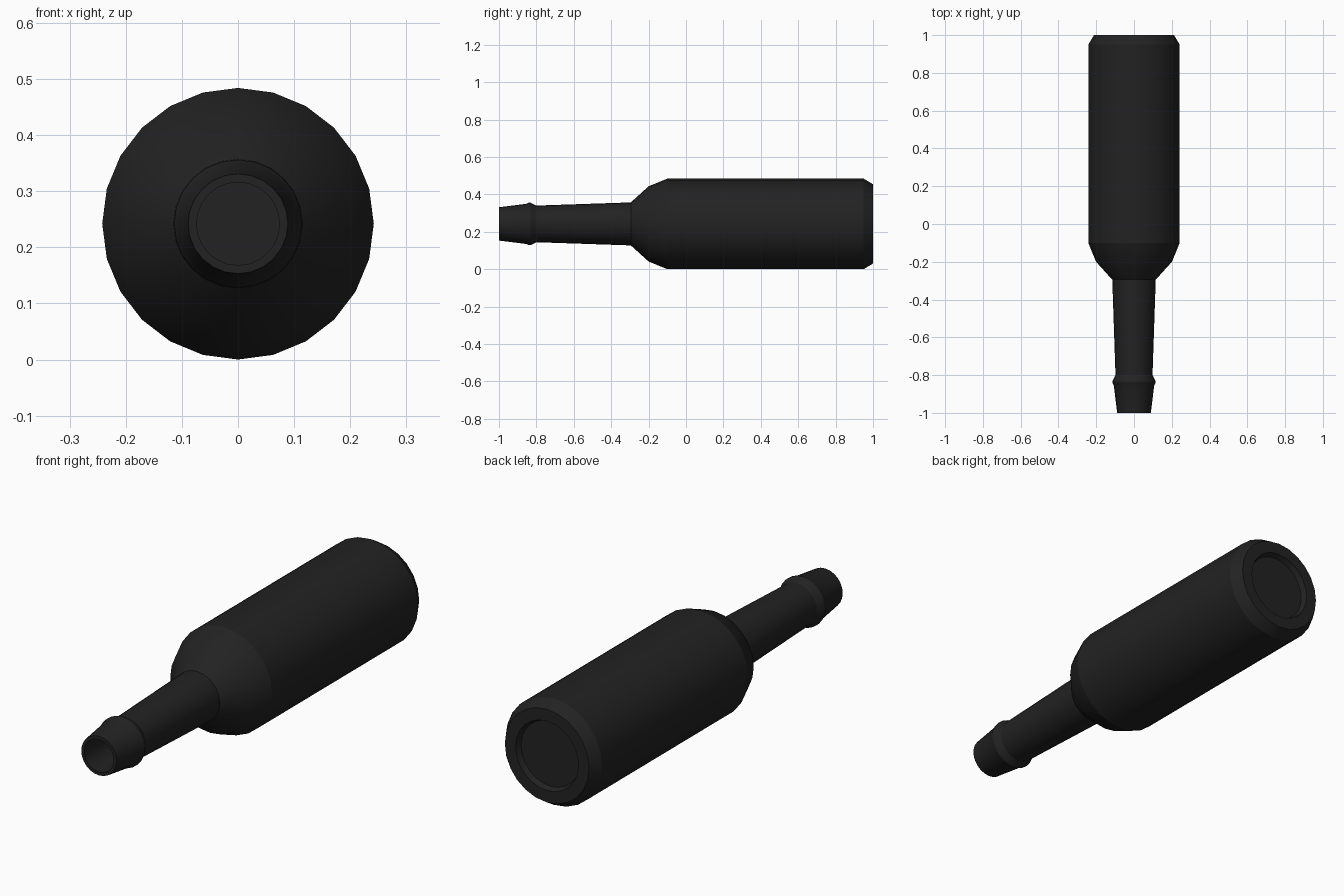
import bpy, bmesh, math

if "Cube" in bpy.data.objects:
    bpy.data.objects.remove(bpy.data.objects["Cube"])

SIDES = 24
AXIS_Z = 0.242

# Bottle profile as (y, radius): inside the mouth, along the outside, into the base
PROFILE = [
    (-0.32, 0.0), (-0.32, 0.085), (-0.80, 0.078), (-1.0, 0.074),   # bore
    (-1.0, 0.089), (-0.855, 0.107),                                # lip
    (-0.84, 0.114), (-0.832, 0.114), (-0.80, 0.098),               # lip ring
    (-0.295, 0.115), (-0.20, 0.201), (-0.10, 0.242),               # neck, shoulder
    (0.95, 0.242), (1.0, 0.212),                                   # body
    (1.0, 0.158), (0.975, 0.148), (0.975, 0.0),                    # base recess
]


def lathe(name, profile):
    """Revolve a (y, radius) profile around the bottle axis."""
    bm = bmesh.new()
    rings = []
    for y, r in profile:
        if r == 0:
            rings.append([bm.verts.new((0, y, AXIS_Z))] * SIDES)
        else:
            angles = [2 * math.pi * i / SIDES for i in range(SIDES)]
            rings.append([bm.verts.new((r * math.cos(a), y, AXIS_Z + r * math.sin(a)))
                          for a in angles])
    for a, b in zip(rings, rings[1:]):
        for i in range(SIDES):
            j = (i + 1) % SIDES
            corners = list(dict.fromkeys((a[i], a[j], b[j], b[i])))
            bm.faces.new(corners)
    bmesh.ops.recalc_face_normals(bm, faces=bm.faces)
    mesh = bpy.data.meshes.new(name)
    bm.to_mesh(mesh)
    bm.free()
    obj = bpy.data.objects.new(name, mesh)
    bpy.context.collection.objects.link(obj)
    return obj


bottle = lathe("bottle", PROFILE)

# Dark glass
glass = bpy.data.materials.new("dark_glass")
glass.diffuse_color = (0.016, 0.016, 0.016, 1)
glass.use_nodes = True
glass.node_tree.nodes["Principled BSDF"].inputs["Base Color"].default_value = glass.diffuse_color
bottle.data.materials.append(glass)

# Smooth around the axis, crisp at the profile corners
bpy.context.view_layer.objects.active = bottle
bottle.select_set(True)
bpy.ops.object.shade_smooth_by_angle(angle=math.radians(20))
